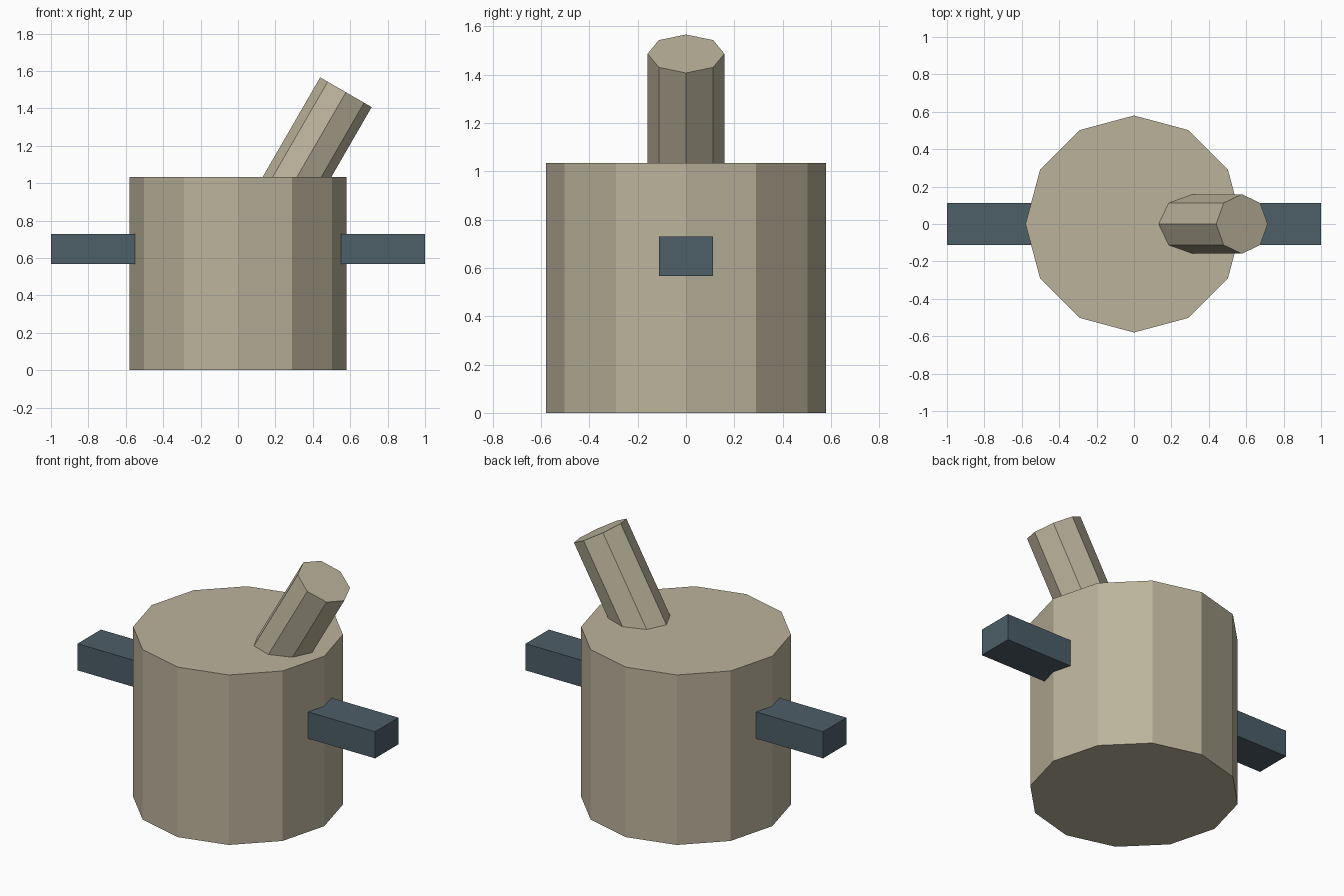
import bpy, math
from mathutils import Vector

if "Cube" in bpy.data.objects:
    bpy.data.objects.remove(bpy.data.objects["Cube"])


def material(name, rgb):
    m = bpy.data.materials.new(name)
    m.diffuse_color = (*rgb, 1)
    m.use_nodes = True
    m.node_tree.nodes["Principled BSDF"].inputs["Base Color"].default_value = m.diffuse_color
    return m


def finish(name, mat):
    ob = bpy.context.object
    ob.name = name
    ob.data.materials.append(mat)
    return ob


def prism(name, sides, radius, base, top, mat):
    """Flat-sided cylinder between two points, with a corner on its local x axis."""
    base, top = Vector(base), Vector(top)
    axis = top - base
    tilt = math.atan2(axis.x, axis.z)
    bpy.ops.mesh.primitive_cylinder_add(vertices=sides, radius=radius, depth=axis.length,
                                        location=(base + top) / 2, rotation=(0, tilt, 0))
    return finish(name, mat)


clay = material("warm_beige", (0.50, 0.45, 0.33))
slate = material("slate_blue", (0.074, 0.112, 0.140))

# Pot body
prism("pot_body", 12, 0.58, (0, 0, 0), (0, 0, 1.033), clay)

# Spout leaning 30 degrees to the right, sunk into the top
end = Vector((0.577, 0, 1.486))
lean = Vector((math.sin(math.radians(30)), 0, math.cos(math.radians(30))))
prism("spout", 8, 0.159, end - lean * 0.7, end, clay)

# Side handles
for side, name in ((-1, "left_handle"), (1, "right_handle")):
    bpy.ops.mesh.primitive_cube_add(size=1, location=(side * 0.75, 0, 0.648))
    bpy.context.object.scale = (0.5, 0.224, 0.162)
    finish(name, slate)
